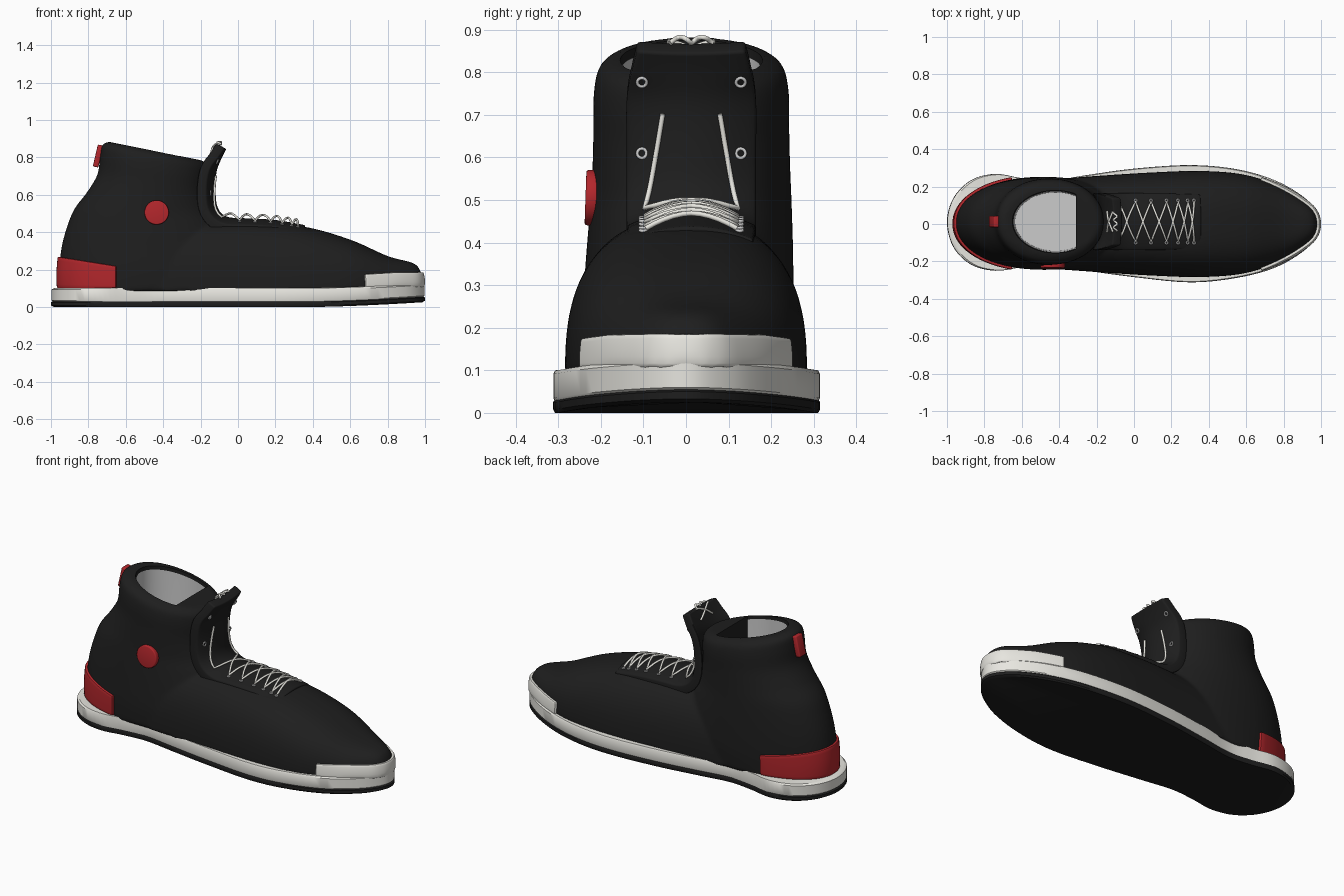
import bpy, bmesh, math
from mathutils import Vector

if "Cube" in bpy.data.objects:
    bpy.data.objects.remove(bpy.data.objects["Cube"])


def material(name, rgb):
    m = bpy.data.materials.new(name)
    m.diffuse_color = (*rgb, 1)
    m.use_nodes = True
    m.node_tree.nodes["Principled BSDF"].inputs["Base Color"].default_value = m.diffuse_color
    return m


BLACK = material("black", (0.013, 0.013, 0.013))
WHITE = material("off_white", (0.8, 0.79, 0.74))
RED = material("red", (0.45, 0.02, 0.025))
YC = 0.0125                      # collar and lacing sit slightly off centre


def at(pts, t, closed=False):
    """Catmull-Rom value of a table of tuples at parameter t."""
    n = len(pts)
    i = int(t) if closed else min(int(t), n - 2)
    f = t - i
    a, b, c, d = (pts[k % n if closed else max(0, min(n - 1, k))] for k in range(i - 1, i + 3))
    return [0.5 * (2*q + (r - p)*f + (2*p - 5*q + 4*r - s)*f*f + (3*q - p - 3*r + s)*f**3)
            for p, q, r, s in zip(a, b, c, d)]


def sample(pts, n, closed=False):
    span = len(pts) if closed else len(pts) - 1
    return [at(pts, span * k / (n if closed else n - 1), closed) for k in range(n)]


def activate(ob):
    bpy.ops.object.select_all(action='DESELECT')
    ob.select_set(True)
    bpy.context.view_layer.objects.active = ob


def finish(ob, angle=35):
    activate(ob)
    for m in list(ob.modifiers):
        bpy.ops.object.modifier_apply(modifier=m.name)
    bpy.ops.object.shade_smooth_by_angle(angle=math.radians(angle))


def loft(name, rings, mat=None, caps=(True, True), closed=True, skip=None):
    bm = bmesh.new()
    rows = [[bm.verts.new(p) for p in r] for r in rings]
    n = len(rows[0])
    for a, b in zip(rows, rows[1:]):
        for i in range(n if closed else n - 1):
            j = (i + 1) % n
            if not (skip and skip(a[i].co, a[j].co)):
                bm.faces.new((a[i], a[j], b[j], b[i]))
    if caps[0]:
        bm.faces.new(rows[0])
    if caps[1]:
        bm.faces.new(rows[-1])
    bmesh.ops.recalc_face_normals(bm, faces=bm.faces)
    me = bpy.data.meshes.new(name)
    bm.to_mesh(me)
    bm.free()
    ob = bpy.data.objects.new(name, me)
    bpy.context.collection.objects.link(ob)
    if mat:
        me.materials.append(mat)
    return ob


def spow(v, e):
    return math.copysign(abs(v) ** e, v)


def spring(x):
    return 0.025 * max(0, (x - 0.4) / 0.6) ** 1.5


# sole layers from one footprint
foot_plan = [(-1, 0.01), (-0.965, 0.14), (-0.87, 0.235), (-0.74, 0.268), (-0.6, 0.245), (-0.45, 0.232),
             (-0.25, 0.262), (0, 0.296), (0.3, 0.315), (0.55, 0.293), (0.75, 0.235), (0.9, 0.15), (0.975, 0.07),
             (1, 0), (0.975, -0.07), (0.9, -0.15), (0.75, -0.235), (0.55, -0.288), (0.3, -0.312), (0, -0.284),
             (-0.25, -0.25), (-0.45, -0.222), (-0.6, -0.232), (-0.74, -0.25), (-0.87, -0.218), (-0.965, -0.125)]
plan = sample(foot_plan, 130, True)
for name, mat, layers in (("outsole", BLACK, ((0, 0.985), (0.008, 1), (0.025, 1), (0.03, 0.99))),
                          ("midsole", WHITE, ((0.029, 0.99), (0.035, 0.998), (0.092, 0.998), (0.1, 0.985)))):
    finish(loft(name, [[(x*s, y*s, z + spring(x)) for x, y in plan] for z, s in layers], mat))

# upper: forefoot lofted along x, ankle lofted along z, fused
rings = []
for x, h, w in sample([(-0.5, 0.43, 0.235), (-0.3, 0.45, 0.25), (-0.1, 0.455, 0.264), (0.1, 0.452, 0.276),
                       (0.36, 0.428, 0.284), (0.6, 0.36, 0.262), (0.8, 0.272, 0.19), (0.93, 0.237, 0.108),
                       (0.972, 0.2, 0.06), (0.987, 0.14, 0.02)], 50):
    b = 0.085 + spring(x)
    rings.append([(x, w * spow(math.cos(a), 0.74), b + (h - b) * abs(math.sin(a)) ** 0.74)
                  for a in (math.pi * k / 32 for k in range(33))])
forefoot = loft("forefoot", rings)
rings = []
for z, x0, x1, w, yc in sample([(0.085, -0.955, -0.02, 0.24, 0), (0.2, -0.957, 0, 0.248, 0.003),
                                (0.35, -0.937, -0.05, 0.244, 0.008), (0.5, -0.885, -0.12, 0.236, 0.012),
                                (0.6, -0.81, -0.15, 0.232, YC), (0.7, -0.752, -0.165, 0.23, YC),
                                (0.8, -0.738, -0.163, 0.229, YC), (0.86, -0.727, -0.165, 0.215, YC),
                                (0.885, -0.69, -0.19, 0.175, YC)], 40):
    tilt = 0.2 * min(1, max(0, (z - 0.45) / 0.35))
    ring = []
    for k in range(64):
        a = math.tau * k / 64
        x = (x0 + x1) / 2 + (x1 - x0) / 2 * spow(math.cos(a), 0.95)
        ring.append((x, yc + w * spow(math.sin(a), 0.95), z - tilt * (x + 0.7)))
    rings.append(ring)
upper = loft("upper", rings)
forefoot.select_set(True)
activate(upper)
forefoot.select_set(True)
bpy.ops.object.join()
upper.data.materials.append(BLACK)
m = upper.modifiers.new("fuse", 'REMESH')
m.mode, m.voxel_size, m.use_smooth_shade = 'VOXEL', 0.011, True
m = upper.modifiers.new("soften", 'SMOOTH')
m.factor, m.iterations = 0.5, 6


# foot opening and grey lining, flat at the front where the tongue sits
def opening(s, z):
    return [(min(-0.31, -0.42 + 0.23*s*math.cos(a)), YC + 0.167*s*math.sin(a), z)
            for a in (math.tau * k / 72 for k in range(72))]


cutter = loft("opening_cutter", [opening(0.96, 0.15), opening(1, 0.6), opening(1, 1)])
cutter.hide_render = True
m = upper.modifiers.new("opening", 'BOOLEAN')
m.operation, m.object, m.solver = 'DIFFERENCE', cutter, 'EXACT'
finish(upper)
bpy.data.objects.remove(cutter)
rim = [(x, y, 0.865 - 0.2 * (x + 0.7)) for x, y, z in opening(0.985, 0)]
finish(loft("lining", [opening(0.94, 0.155), opening(0.985, 0.6), rim], None, (True, False),
            skip=lambda p, q: p.x > -0.312 and q.x > -0.312))


# panels that hug the upper
def overlay(name, rows, mat, thickness=0.024):
    ob = loft(name, rows, mat, (False, False), closed=False)
    m = ob.modifiers.new("hug", 'SHRINKWRAP')
    m.target, m.wrap_method, m.wrap_mode, m.offset = upper, 'NEAREST_SURFACEPOINT', 'ABOVE_SURFACE', 0.002
    m = ob.modifiers.new("thick", 'SOLIDIFY')
    m.thickness, m.offset = thickness, 0
    m = ob.modifiers.new("round", 'BEVEL')
    m.width, m.segments, m.limit_method, m.angle_limit = 0.006, 2, 'ANGLE', 1.0
    finish(ob)


rows = []
for r in range(9):
    row = []
    for k in range(49):
        a = math.pi + 1.92 * (k / 24 - 1)
        x, y = -0.475 + 0.49 * math.cos(a), 0.26 * math.sin(a)
        x = min(x, -0.635)
        top = 0.268 - 0.16 * (x + 0.96)
        row.append((x, y, 0.1 + (top - 0.1) * r / 8))
    # keep only the columns behind the side edge
    rows.append([p for p in row if p[0] < -0.6351])
overlay("heel_counter", rows, RED)

toe_plan = sample([(0.68, -0.245), (0.8, -0.2), (0.93, -0.115), (0.98, -0.05), (0.993, 0),
                   (0.98, 0.05), (0.93, 0.115), (0.8, 0.2), (0.68, 0.245)], 49)
overlay("toe_bumper", [[(x, y, 0.105 + (0.07 + 0.012 * min(1, (x - 0.68) / 0.15)) * r / 6) for x, y in toe_plan]
                       for r in range(7)], WHITE)

# tongue and lace panel: runs back along the vamp, then up and forward
tongue = [(0.36, 0.437, 0.145, 0.03), (0.2, 0.465, 0.15, 0.035), (0.04, 0.474, 0.152, 0.035),
          (-0.06, 0.483, 0.152, 0.04), (-0.108, 0.53, 0.152, 0.05), (-0.12, 0.62, 0.152, 0.05),
          (-0.115, 0.72, 0.152, 0.04), (-0.09, 0.79, 0.14, 0.018), (-0.062, 0.845, 0.126, 0.01)]


def on_tongue(u, y, off=0.0):
    x, z, w, drop = at(tongue, u)
    a, b = at(tongue, max(0, u - 0.1)), at(tongue, min(8, u + 0.1))
    t = Vector((b[0] - a[0], b[1] - a[1])).normalized()
    d = off - drop * (y / w) ** 2
    return (x + t.y * d, YC + y, z - t.x * d)


rings = []
for k in range(41):
    u = k / 5
    w = at(tongue, u)[2]
    ys = [w * (j / 8 - 1) for j in range(17)]
    rings.append([on_tongue(u, y) for y in ys] + [on_tongue(u, y, -0.052) for y in reversed(ys)])
ob = loft("tongue", rings, BLACK)
m = ob.modifiers.new("round", 'BEVEL')
m.width, m.segments, m.limit_method, m.angle_limit = 0.012, 3, 'ANGLE', 1.0
finish(ob)


# laces
def cord(name, pts, radius=0.006):
    cu = bpy.data.curves.new(name, 'CURVE')
    cu.dimensions, cu.bevel_depth, cu.bevel_resolution, cu.use_fill_caps = '3D', radius, 2, True
    sp = cu.splines.new('POLY')
    sp.points.add(len(pts) - 1)
    for q, p in zip(sp.points, pts):
        q.co = (*p, 1)
    cu.materials.append(WHITE)
    ob = bpy.data.objects.new(name, cu)
    bpy.context.collection.objects.link(ob)


stations = [0.3, 0.5, 0.78, 1.15, 1.65, 2.25, 3.3]
for side, label in ((1, "left"), (-1, "right")):
    pts = []
    for i, (u0, u1) in enumerate(zip(stations, stations[1:])):
        s = side * (-1) ** i
        for k in range(10):
            f = k / 10
            pts.append(on_tongue(u0 + (u1 - u0)*f, s * 0.107 * (1 - 2*f), 0.006 + 0.016*math.sin(math.pi*f)))
    for k in range(9):
        f = k / 8
        pts.append(on_tongue(3.3 + 2.5*f, side * (0.11 - 0.043*f), 0.008))
    cord(label + "_lace", pts)
    # crossed lace ends behind the tongue top
    cord(label + "_lace_end", [on_tongue(8 - 1.0*f, side * 0.055 * (1 - 2*f), -0.056 - 0.012*math.sin(math.pi*f))
                               for f in (k / 8 for k in range(9))])
cord("lace_bow", [(-0.1 + 0.01*math.cos(k), YC + 0.05*(k/8 - 1), 0.868 + 0.014*abs(math.sin(math.pi*k/8)))
                  for k in range(17)])

# metal eyelets
for i, (u, y, r) in enumerate([(6.7, 0.116, 0.011), (4.9, 0.116, 0.011)] + [(u, 0.113, 0.007) for u in stations[:-1]]):
    for side in (-1, 1):
        n = Vector(on_tongue(u, side*y, 0.01)) - Vector(on_tongue(u, side*y, 0))
        bpy.ops.mesh.primitive_torus_add(major_segments=16, minor_segments=8, major_radius=r, minor_radius=0.004,
                                         location=on_tongue(u, side*y, 0.003),
                                         rotation=n.to_track_quat('Z', 'Y').to_euler())
        bpy.context.object.name = "eyelet_%d_%s" % (i, "left" if side > 0 else "right")
        finish(bpy.context.object, 60)

# ankle disc
bpy.ops.mesh.primitive_cylinder_add(vertices=48, radius=0.065, depth=0.03, location=(-0.435, -0.221, 0.505),
                                    rotation=(math.radians(88), 0, 0))
disc = bpy.context.object
disc.name = "ankle_disc"

# heel pull tab
bpy.ops.mesh.primitive_cube_add(size=1, location=(-0.748, YC, 0.807), rotation=(0, math.radians(13), 0))
tab = bpy.context.object
tab.name = "pull_tab"
tab.scale = (0.03, 0.06, 0.12)
activate(tab)
bpy.ops.object.transform_apply(location=False, rotation=False, scale=True)
for ob in (disc, tab):
    ob.data.materials.append(RED)
    m = ob.modifiers.new("round", 'BEVEL')
    m.width, m.segments, m.limit_method = 0.006, 3, 'ANGLE'
    finish(ob)
